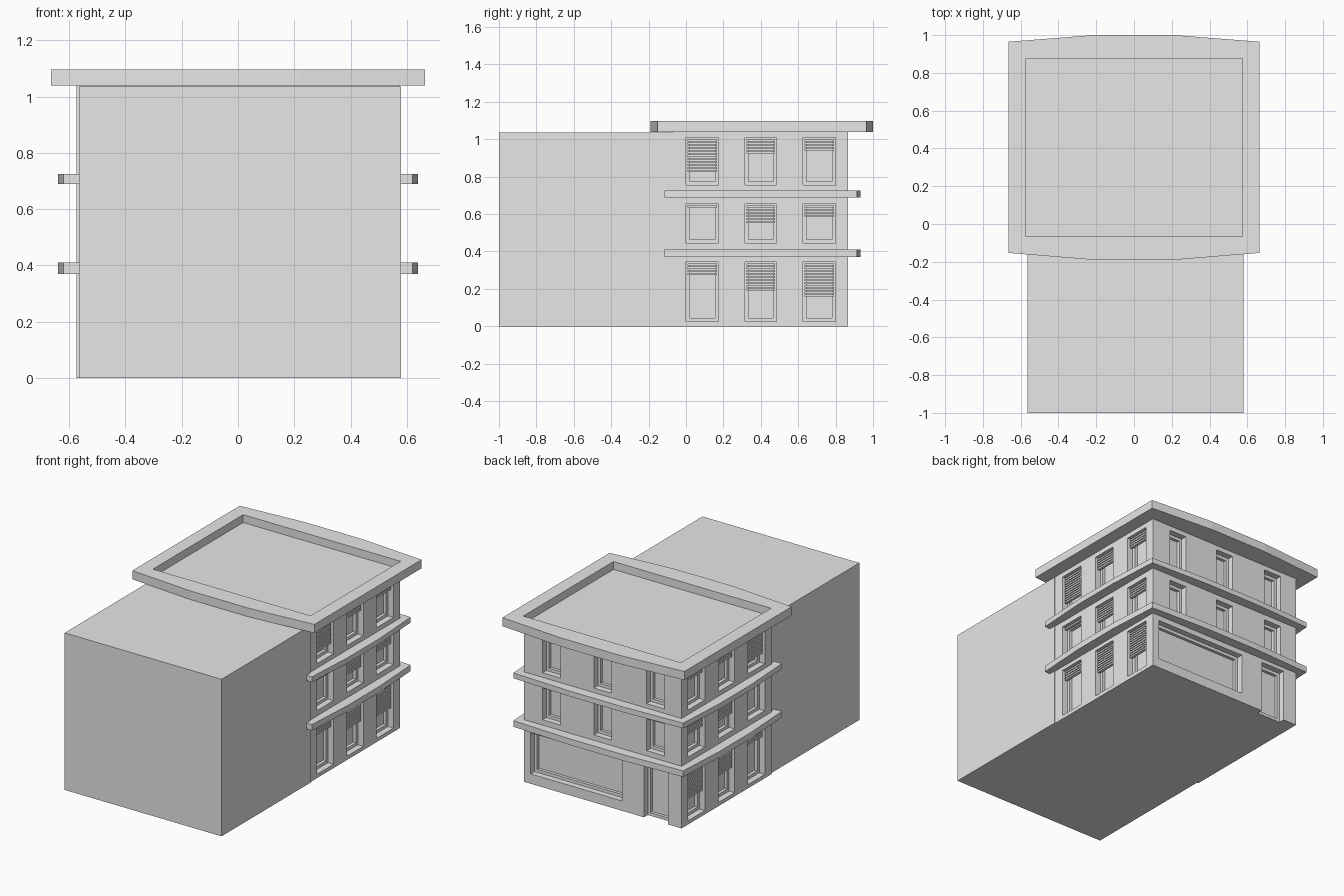
import bpy, bmesh
from mathutils import Vector

if "Cube" in bpy.data.objects:
    bpy.data.objects.remove(bpy.data.objects["Cube"], do_unlink=True)

grey = bpy.data.materials.new("light_grey_plaster")
grey.use_nodes = True
colour = (0.8, 0.8, 0.8, 1)
grey.diffuse_color = colour
grey.node_tree.nodes["Principled BSDF"].inputs["Base Color"].default_value = colour

HALF_W, FRONT, BACK, TOP = 0.575, -0.07, 0.867, 1.04
RECESS = 0.06


def add_box(bm, lo, hi):
    a = [min(p, q) for p, q in zip(lo, hi)]
    b = [max(p, q) for p, q in zip(lo, hi)]
    verts = bmesh.ops.create_cube(bm, size=1)["verts"]
    for v in verts:
        v.co = Vector([a[i] if v.co[i] < 0 else b[i] for i in range(3)])


def finish(bm, name):
    bmesh.ops.recalc_face_normals(bm, faces=bm.faces)
    mesh = bpy.data.meshes.new(name)
    bm.to_mesh(mesh)
    bm.free()
    mesh.materials.append(grey)
    obj = bpy.data.objects.new(name, mesh)
    bpy.context.collection.objects.link(obj)
    return obj


def box(name, lo, hi):
    bm = bmesh.new()
    add_box(bm, lo, hi)
    return finish(bm, name)


def slab(name, outline, z0, z1):
    bm = bmesh.new()
    face = bm.faces.new([bm.verts.new((x, y, z0)) for x, y in outline])
    top = bmesh.ops.extrude_face_region(bm, geom=[face])["geom"]
    for v in top:
        if isinstance(v, bmesh.types.BMVert):
            v.co.z = z1
    return finish(bm, name)


def bowed_outline(hx, y0, y1, side, front, back):
    """Rectangle whose edges bulge outward in three straight segments."""
    corners = [Vector(c) for c in ((-hx, y0), (hx, y0), (hx, y1), (-hx, y1))]
    points = []
    for i, bulge in enumerate((front, side, back, side)):
        a, b = corners[i], corners[(i + 1) % 4]
        d = b - a
        out = Vector((d.y, -d.x)).normalized() * bulge
        points.append(a)
        if bulge:
            points += [a + d * t + out for t in (0.34, 0.66)]
    return points


def cut(target, cutter):
    mod = target.modifiers.new("openings", "BOOLEAN")
    mod.object = cutter
    mod.solver = "EXACT"
    bpy.context.view_layer.objects.active = target
    bpy.ops.object.modifier_apply(modifier=mod.name)
    bpy.data.objects.remove(cutter, do_unlink=True)


def wall_box(bm, wall, u0, u1, z0, z1, d0, d1):
    """Box on a wall: u along it, d inward from its surface."""
    if wall == "back":
        add_box(bm, (u0, BACK - d0, z0), (u1, BACK - d1, z1))
    else:
        add_box(bm, (wall * (HALF_W - d0), u0, z0), (wall * (HALF_W - d1), u1, z1))


# Main masses
box("rear_annex", (-0.565, -1, 0), (0.58, FRONT, 1.036))
building = box("main_building", (-HALF_W, FRONT, 0), (HALF_W, BACK, TOP))

# Openings: wall, start, end, bottom, top, blind drop
rows = [(0.025, 0.345), (0.445, 0.655), (0.755, 1.01)]
columns = [(0.0, 0.175), (0.315, 0.485), (0.625, 0.8)]
drops = [(0.06, 0.15, 0.18), (0.025, 0.1, 0.07), (0.18, 0.085, 0.075)]
openings = []
for side in (-1, 1):
    for (z0, z1), row_drops in zip(rows, drops):
        for (u0, u1), drop in zip(columns, row_drops):
            openings.append((side, u0, u1, z0, z1, drop))
for z0, z1 in rows[1:]:
    for x in (-0.385, 0, 0.375):
        openings.append(("back", x - 0.065, x + 0.065, z0, z1, 0))
openings.append(("back", -0.475, -0.3, -0.01, 0.345, 0))
openings.append(("back", -0.14, 0.527, 0.065, 0.335, 0))

cutters, frames, blinds = bmesh.new(), bmesh.new(), bmesh.new()
for wall, u0, u1, z0, z1, drop in openings:
    wall_box(cutters, wall, u0, u1, z0, z1, -0.02, RECESS)
    # Frame around the pane
    f, d = 0.02, (RECESS - 0.02, RECESS + 0.005)
    base = max(z0, 0)
    wall_box(frames, wall, u0, u0 + f, base, z1, *d)
    wall_box(frames, wall, u1 - f, u1, base, z1, *d)
    wall_box(frames, wall, u0 + f, u1 - f, base, base + f, *d)
    wall_box(frames, wall, u0 + f, u1 - f, z1 - f, z1, *d)
    # Slatted blind hanging from the head
    z = z1 - 0.01
    while drop and z > z1 - drop:
        wall_box(blinds, wall, u0 + 0.008, u1 - 0.008, z - 0.011, z, 0.012, 0.03)
        z -= 0.0165

cutter = finish(cutters, "opening_cutter")
cutter.hide_render = True
cut(building, cutter)
finish(frames, "window_frames")
finish(blinds, "window_blinds")

# Floor ledges with bowed sides and back
for name, z0, z1 in (("lower_ledge", 0.37, 0.41), ("upper_ledge", 0.69, 0.725)):
    slab(name, bowed_outline(0.62, -0.115, 0.915, 0.02, 0, 0.018), z0, z1)

# Overhanging roof with a sunken deck
roof = slab("roof", bowed_outline(0.664, -0.153, 0.965, 0, 0.037, 0.035), TOP, 1.097)
deck = box("roof_cutter", (-0.575, -0.065, 1.045), (0.575, 0.875, 1.2))
deck.hide_render = True
cut(roof, deck)
